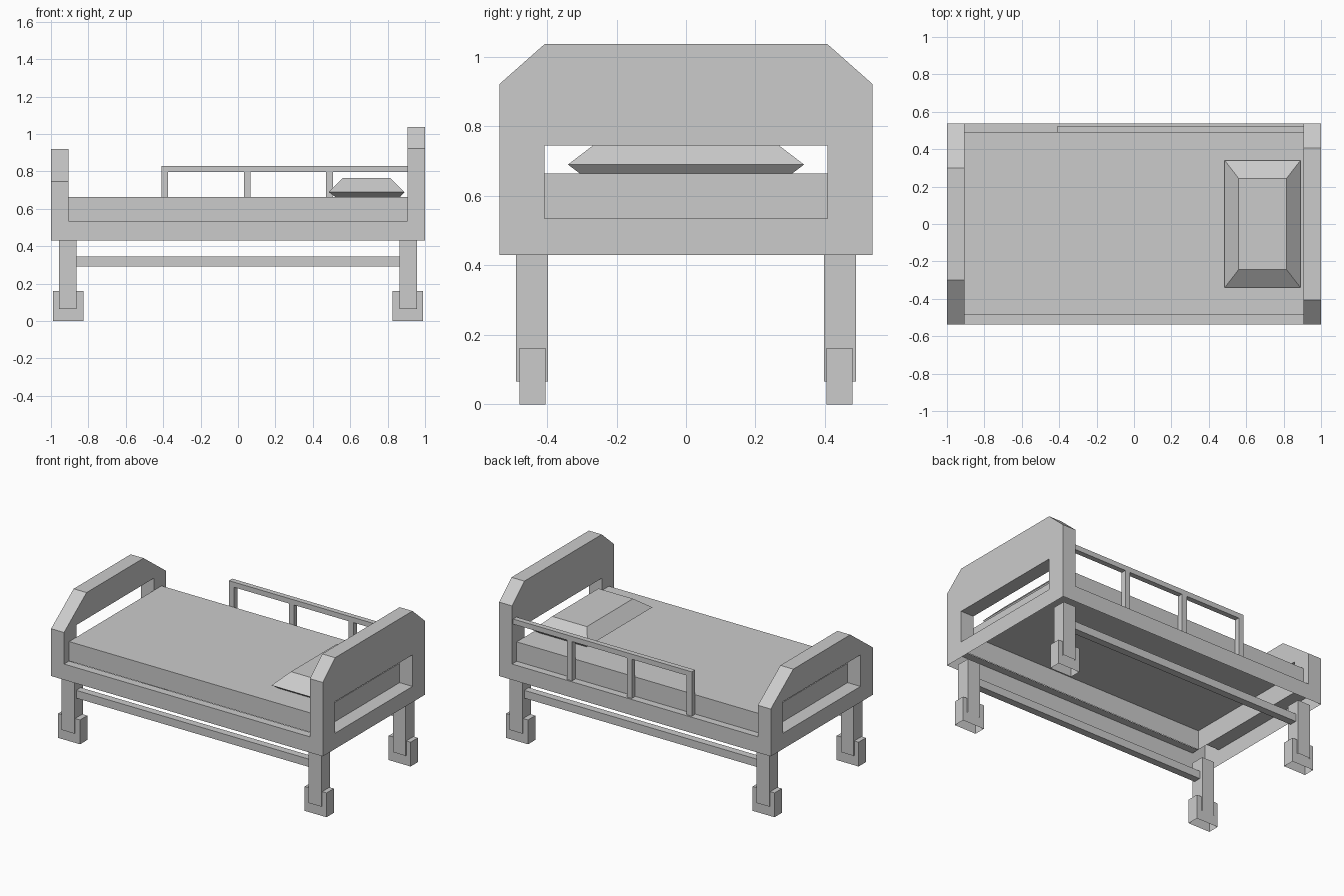
import bpy, bmesh

if "Cube" in bpy.data.objects:
    bpy.data.objects.remove(bpy.data.objects["Cube"])


def finish(name, bm):
    mesh = bpy.data.meshes.new(name)
    bm.to_mesh(mesh)
    bm.free()
    obj = bpy.data.objects.new(name, mesh)
    bpy.context.collection.objects.link(obj)
    return obj


def box(name, x, y, z, skip=()):
    """Box from (min, max) ranges; skip lists (axis, sign) faces left open."""
    bm = bmesh.new()
    bmesh.ops.create_cube(bm, size=1)
    bm.normal_update()
    gone = [f for f in bm.faces if any(f.normal[a] * s > .5 for a, s in skip)]
    bmesh.ops.delete(bm, geom=gone, context="FACES")
    for v in bm.verts:
        for i, (a, b) in enumerate((x, y, z)):
            v.co[i] = a if v.co[i] < 0 else b
    return finish(name, bm)


def span(side, a, b):
    return tuple(sorted((side * a, side * b)))


def end_board(name, x_out, x_in, shoulder, top, top_half):
    """Chamfered board with a rectangular opening; hollow and open underneath."""
    outer = [(-.537, .43), (.537, .43), (.537, shoulder), (top_half, top),
             (-top_half, top), (-.537, shoulder)]
    hole = [(-.407, .535), (.407, .535), (.407, .745), (-.407, .745)]
    bm = bmesh.new()
    edges = []
    for loop in (outer, hole):
        vs = [bm.verts.new((x_out, y, z)) for y, z in loop]
        edges += [bm.edges.new((vs[i - 1], vs[i])) for i in range(len(vs))]
    bmesh.ops.triangle_fill(bm, edges=edges, use_beauty=True)
    ext = bmesh.ops.extrude_face_region(bm, geom=bm.faces[:], use_keep_orig=True)
    moved = [g for g in ext["geom"] if isinstance(g, bmesh.types.BMVert)]
    bmesh.ops.translate(bm, verts=moved, vec=(x_in - x_out, 0, 0))
    bmesh.ops.recalc_face_normals(bm, faces=bm.faces)
    # Open the inner face below the rail top, and the underside
    inner = [f for f in bm.faces if all(abs(v.co.x - x_in) < 1e-4 for v in f.verts)]
    geom = inner + list({e for f in inner for e in f.edges}) + \
        list({v for f in inner for v in f.verts})
    bmesh.ops.bisect_plane(bm, geom=geom, plane_co=(0, 0, .535), plane_no=(0, 0, 1), dist=1e-4)
    gone = []
    for f in bm.faces:
        on_inner = all(abs(v.co.x - x_in) < 1e-4 for v in f.verts)
        if on_inner and f.calc_center_median().z < .534:
            gone.append(f)
        elif all(v.co.z < .431 for v in f.verts):
            gone.append(f)
    bmesh.ops.delete(bm, geom=gone, context="FACES")
    return finish(name, bm)


DOWN, UP = (2, -1), (2, 1)

# Head and foot boards
end_board("headboard", 1.0, .905, .922, 1.037, .407)
end_board("footboard", -1.0, -.905, .745, .92, .30)

# Mattress, open underneath
box("mattress", (-.905, .905), (-.483, .488), (.535, .664), [DOWN])

# Side rails (outer wall and ledge), lower bars, legs and caster blocks
for s, side in ((-1, "front"), (1, "back")):
    box(side + "_side_rail", (-.905, .905), span(s, .485, .537), (.43, .535),
        [DOWN, (0, 1), (0, -1), (1, -s)])
    box(side + "_lower_bar", (-.866, .866), span(s, .42, .468), (.293, .345),
        [(0, 1), (0, -1)])
    for e, end in ((-1, "foot"), (1, "head")):
        box(f"{side}_{end}_leg", span(e, .863, .956), span(s, .397, .489), (.065, .43), [UP, DOWN])
        box(f"{side}_{end}_caster_block", span(e, .827, .988), span(s, .404, .48), (0, .162), [DOWN])

# Guard rail on the back side
guard_y = (.49, .525)
box("guard_top_bar", (-.41, .905), guard_y, (.796, .83))
for i, x in enumerate((-.41, .031, .47)):
    box(f"guard_post_{i + 1}", (x, x + .037), guard_y, (.535, .796))

# Pillow: three stacked rectangular sections
bm = bmesh.new()
sections = [(.52, .867, .305, .664), (.485, .89, .34, .69), (.56, .815, .243, .764)]
rings = [[bm.verts.new(c) for c in ((a, -h, z), (b, -h, z), (b, h, z), (a, h, z))]
         for a, b, h, z in sections]
for lo, hi in zip(rings, rings[1:]):
    for i in range(4):
        bm.faces.new((lo[i - 1], lo[i], hi[i], hi[i - 1]))
bm.faces.new(rings[0])
bm.faces.new(rings[-1])
bmesh.ops.recalc_face_normals(bm, faces=bm.faces)
finish("pillow", bm)
